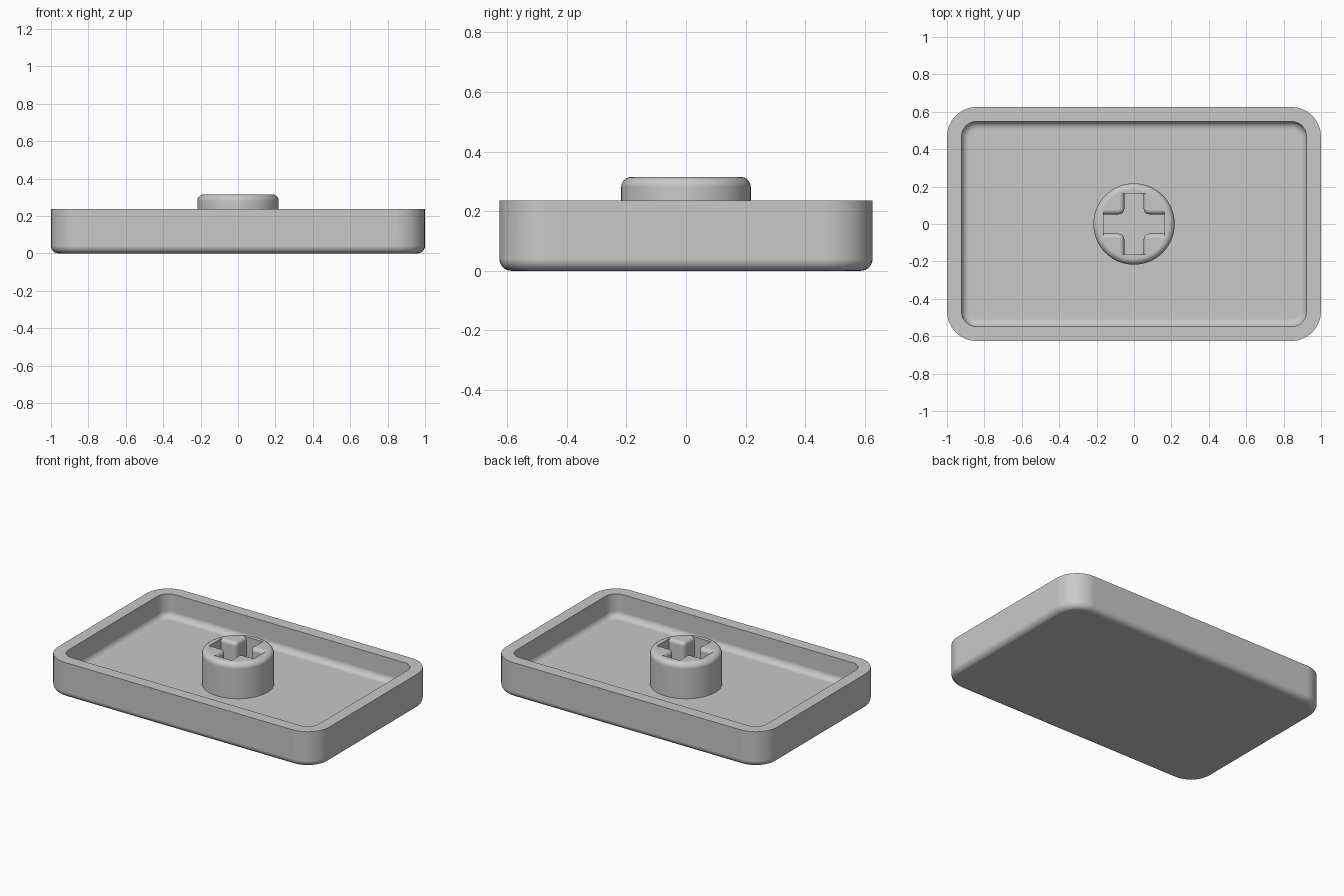
import bpy, bmesh
from math import sin, cos, pi

cube = bpy.data.objects.get("Cube")
if cube:
    bpy.data.objects.remove(cube)

grey = bpy.data.materials.new("plain grey")
grey.use_nodes = True
colour = (0.58, 0.58, 0.58, 1)
grey.diffuse_color = colour
grey.node_tree.nodes["Principled BSDF"].inputs["Base Color"].default_value = colour

FLOOR, RIM, TOP = 0.08, 0.236, 0.315
STEPS = 8


def arc(start, end, n=STEPS):
    """Angles from start to end, in quarter turns."""
    return [(start + (end - start) * i / n) * pi / 2 for i in range(n + 1)]


def rounded_rect(hx, hy, r):
    pts = []
    for q, (sx, sy) in enumerate([(1, 1), (-1, 1), (-1, -1), (1, -1)]):
        pts += [(sx * (hx - r) + r * cos(a), sy * (hy - r) + r * sin(a))
                for a in arc(q, q + 1)]
    return pts


def circle(r, n=64):
    return [(r * cos(2 * pi * i / n), r * sin(2 * pi * i / n)) for i in range(n)]


def cross(grow, half=0.052, length=0.163, corner=0.03):
    """Plus-shaped outline whose inner corners are rounded."""
    w, c = half + grow, half + corner
    arm = [(length, -w), (length, w)]
    arm += [(c + (corner - grow) * cos(a), c + (corner - grow) * sin(a))
            for a in arc(3, 2)]
    pts = []
    for q in range(4):
        pts += arm
        arm = [(-y, x) for x, y in arm]
    return pts


def loft(name, rings):
    """Skin a stack of (outline, height) rings and cap both ends."""
    bm = bmesh.new()
    loops = [[bm.verts.new((x, y, z)) for x, y in pts] for pts, z in rings]
    for lo, hi in zip(loops, loops[1:]):
        n = len(lo)
        for i in range(n):
            j = (i + 1) % n
            bm.faces.new((lo[i], lo[j], hi[j], hi[i]))
    bm.faces.new(loops[0][::-1])
    bm.faces.new(loops[-1])
    bmesh.ops.recalc_face_normals(bm, faces=bm.faces)
    mesh = bpy.data.meshes.new(name)
    bm.to_mesh(mesh)
    bm.free()
    mesh.materials.append(grey)
    obj = bpy.data.objects.new(name, mesh)
    bpy.context.collection.objects.link(obj)
    return obj


def activate(obj):
    bpy.ops.object.select_all(action='DESELECT')
    obj.select_set(True)
    bpy.context.view_layer.objects.active = obj


def finish(obj):
    activate(obj)
    bpy.ops.object.shade_smooth_by_angle(angle=pi / 6)
    normals = obj.modifiers.new("even normals", 'WEIGHTED_NORMAL')
    normals.keep_sharp = True


# Shallow tray: rounded underside, walls, flat rim, filleted inner floor
f = 0.04
rings = []
for a in arc(0, 1):
    inset = f * (1 - sin(a))
    rings.append((rounded_rect(1 - inset, 0.626 - inset, 0.16 - inset), f * (1 - cos(a))))
rings.append((rounded_rect(1, 0.626, 0.16), RIM))
rings.append((rounded_rect(0.922, 0.548, 0.08), RIM))
for a in arc(0, 1):
    inset = f * (1 - cos(a))
    rings.append((rounded_rect(0.922 - inset, 0.548 - inset, 0.08 - inset),
                  FLOOR + f * (1 - sin(a))))
finish(loft("tray", rings))

# Round socket post with a softened top edge
e = 0.035
rings = [(circle(0.2175), FLOOR - 0.02)]
rings += [(circle(0.2175 - e * (1 - cos(a))), TOP - e * (1 - sin(a))) for a in arc(0, 1)]
post = loft("socket_post", rings)

# Cross-shaped slot, flaring where the post's inner edges are rounded
s = 0.024
rings = [(cross(0), FLOOR + 0.002)]
rings += [(cross(s * (1 - cos(a))), TOP - s * (1 - sin(a))) for a in arc(0, 1, 6)]
rings.append((cross(s), TOP + 0.05))
cutter = loft("slot_cutter", rings)
cutter.hide_render = True

cut = post.modifiers.new("slot", 'BOOLEAN')
cut.operation, cut.solver, cut.object = 'DIFFERENCE', 'EXACT', cutter
activate(post)
bpy.ops.object.modifier_apply(modifier=cut.name)
bpy.data.objects.remove(cutter)
finish(post)
